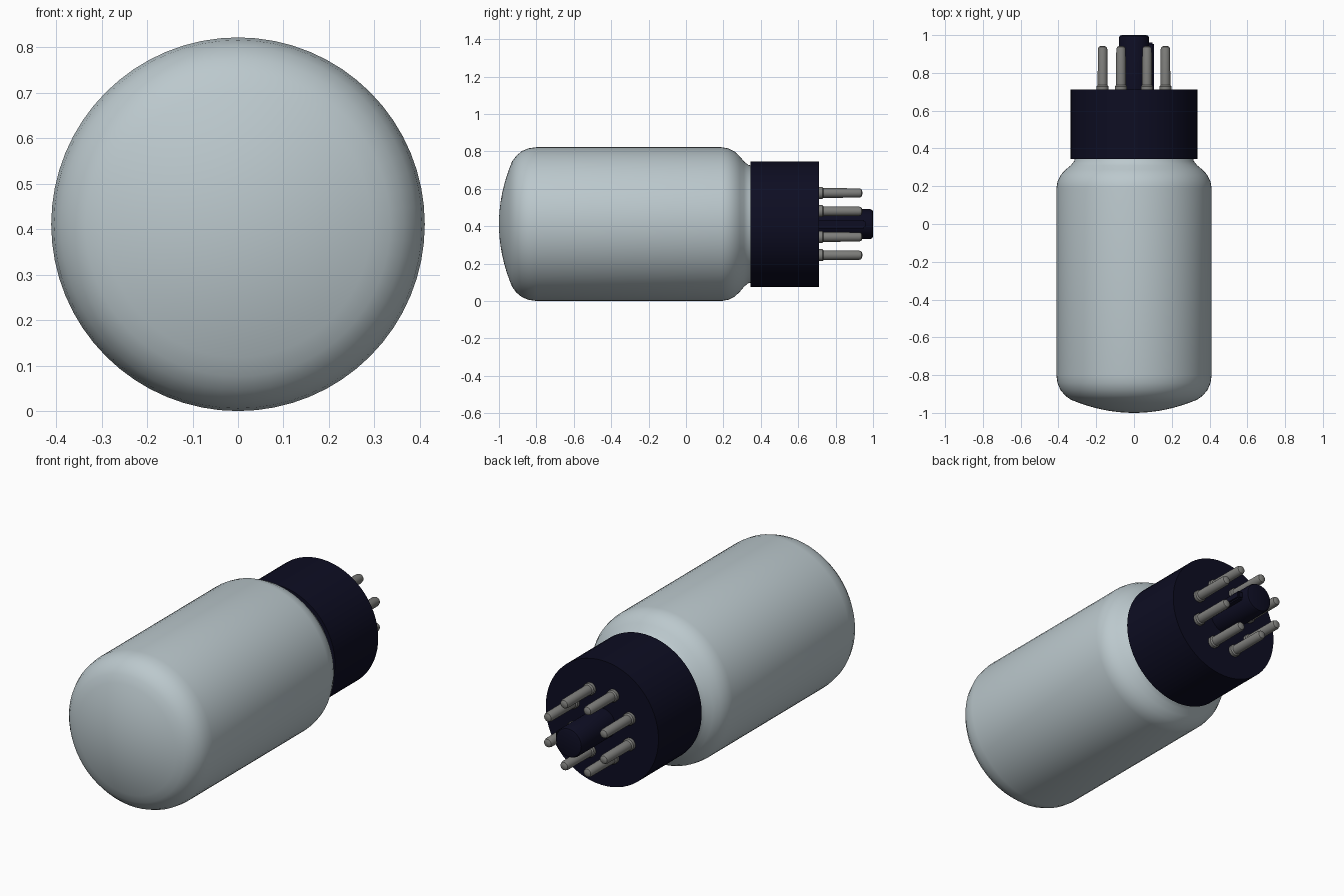
import bpy, bmesh, math
from mathutils import Matrix, Vector

cube = bpy.data.objects.get("Cube")
if cube:
    bpy.data.objects.remove(cube, do_unlink=True)

AXIS_Z = 0.411  # height of the long axis


def material(name, colour):
    mat = bpy.data.materials.new(name)
    mat.use_nodes = True
    mat.diffuse_color = (*colour, 1)
    mat.node_tree.nodes["Principled BSDF"].inputs["Base Color"].default_value = (*colour, 1)
    return mat


glass = material("pale glass", (0.50, 0.58, 0.61))
plastic = material("dark navy plastic", (0.004, 0.004, 0.016))
metal = material("grey metal", (0.21, 0.21, 0.20))


def finish(bm, name, mat):
    bmesh.ops.remove_doubles(bm, verts=bm.verts, dist=0.0002)
    bmesh.ops.recalc_face_normals(bm, faces=bm.faces)
    mesh = bpy.data.meshes.new(name)
    bm.to_mesh(mesh)
    bm.free()
    mesh.materials.append(mat)
    obj = bpy.data.objects.new(name, mesh)
    bpy.context.collection.objects.link(obj)
    bpy.ops.object.select_all(action="DESELECT")
    obj.select_set(True)
    bpy.context.view_layer.objects.active = obj
    bpy.ops.object.shade_smooth_by_angle(angle=math.radians(35))
    return obj


def lathe(name, profile, mat, steps, x=0.0, z=0.0):
    """Turn (radius, y) points around an axis parallel to y."""
    bm = bmesh.new()
    verts = [bm.verts.new((r, y, 0)) for r, y in profile]
    edges = [bm.edges.new(pair) for pair in zip(verts, verts[1:])]
    bmesh.ops.spin(bm, geom=verts + edges, cent=(0, 0, 0), axis=(0, 1, 0),
                   angle=math.tau, steps=steps, use_merge=True)
    bmesh.ops.translate(bm, verts=bm.verts, vec=(x, 0, AXIS_Z + z))
    return finish(bm, name, mat)


# Glass envelope: shallow dome, rounded rim, straight wall, shoulder and neck
dome = [(0.335 * i / 8, -1 + 0.07 * (i / 8) ** 2) for i in range(9)]
rim = [(0.365, -0.908), (0.39, -0.878), (0.405, -0.842), (0.411, -0.80)]
shoulder = [(0.411, 0.19), (0.405, 0.225), (0.388, 0.26), (0.362, 0.288),
            (0.335, 0.31), (0.317, 0.332), (0.31, 0.36), (0.0, 0.36)]
lathe("glass_envelope", dome + rim + shoulder, glass, 64)

# Cylindrical base with flat ends
lathe("base", [(0, 0.345), (0.335, 0.345), (0.335, 0.712), (0, 0.712)], plastic, 64)

# Central locating post with a softened tip
lathe("locating_post", [(0, 0.70), (0.08, 0.70), (0.08, 0.985), (0.075, 0.996),
                        (0.065, 1.0), (0, 1.0)], plastic, 32)

# Key rib along the post
bm = bmesh.new()
bmesh.ops.create_cube(bm, size=1, matrix=Matrix.LocRotScale(
    Vector((0.075, 0.83, AXIS_Z)), None, Vector((0.064, 0.26, 0.045))))
bmesh.ops.bevel(bm, geom=bm.edges[:], offset=0.008, segments=2, affect="EDGES")
finish(bm, "key_rib", plastic)

# Ring of eight contact pins, each with a collar and rounded tip
pin = [(0, 0.70), (0.032, 0.70), (0.032, 0.729), (0.026, 0.736),
       (0.025, 0.925), (0.021, 0.937), (0.012, 0.942), (0, 0.943)]
for i in range(8):
    a = math.tau * (i + 0.5) / 8
    lathe(f"contact_pin_{i + 1}", pin, metal, 20, 0.18 * math.cos(a), 0.18 * math.sin(a))
